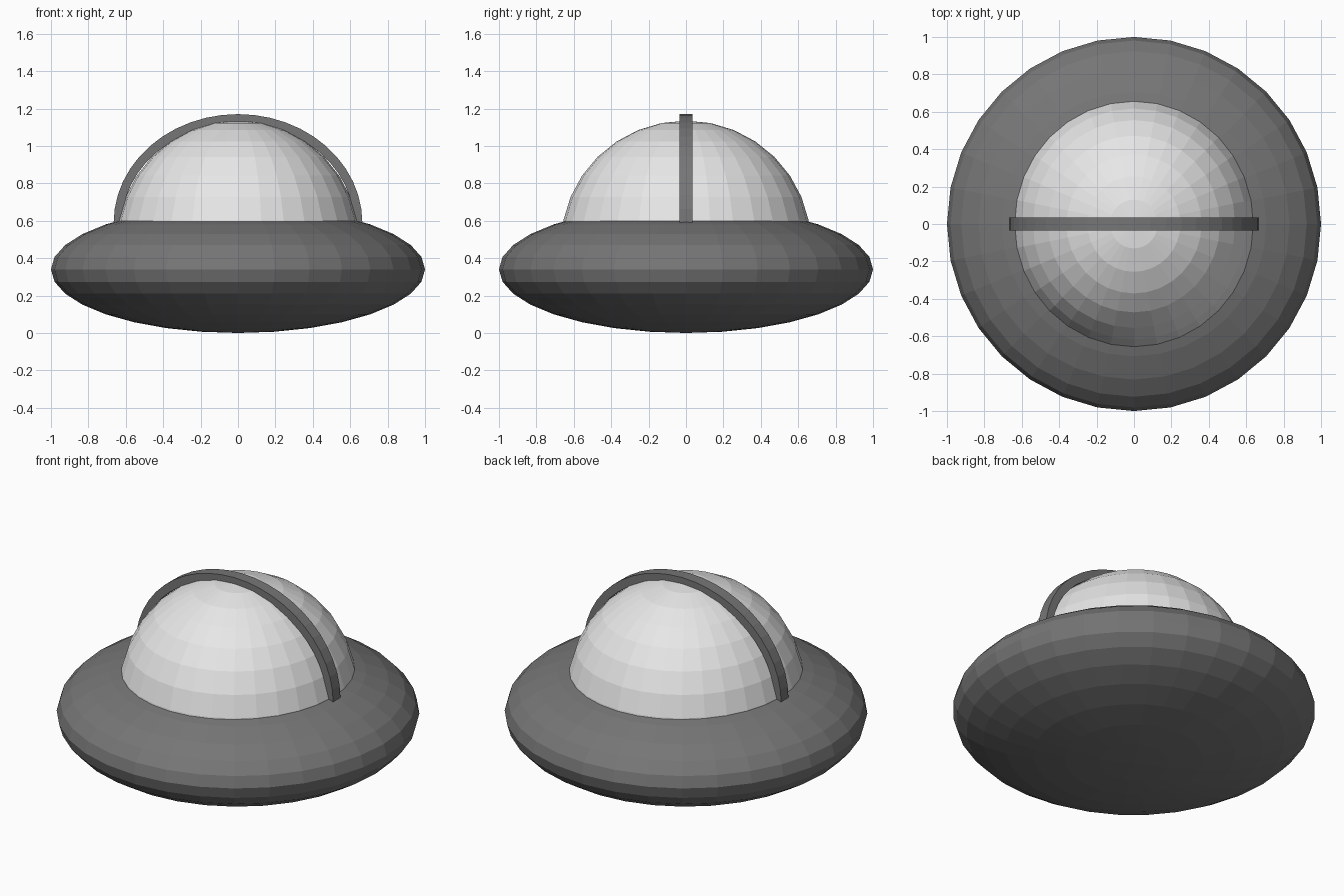
import bpy, bmesh, math

if "Cube" in bpy.data.objects:
    bpy.data.objects.remove(bpy.data.objects["Cube"])


def material(name, value):
    m = bpy.data.materials.new(name)
    m.diffuse_color = (value, value, value, 1)
    m.use_nodes = True
    m.node_tree.nodes["Principled BSDF"].inputs["Base Color"].default_value = m.diffuse_color
    return m


dark = material("dark grey", 0.18)
light = material("light grey", 0.8)


def add_object(name, bm, mat):
    bmesh.ops.recalc_face_normals(bm, faces=bm.faces)
    mesh = bpy.data.meshes.new(name)
    bm.to_mesh(mesh)
    bm.free()
    mesh.materials.append(mat)
    ob = bpy.data.objects.new(name, mesh)
    bpy.context.collection.objects.link(ob)
    return ob


def ellipsoid(name, size, z, mat, cut=None):
    bm = bmesh.new()
    bmesh.ops.create_uvsphere(bm, u_segments=32, v_segments=16, radius=1)
    bmesh.ops.scale(bm, vec=size, verts=bm.verts)
    bmesh.ops.translate(bm, vec=(0, 0, z), verts=bm.verts)
    if cut is not None:  # drop the hidden part below the cut height
        bmesh.ops.bisect_plane(bm, geom=bm.verts[:] + bm.edges[:] + bm.faces[:],
                               plane_co=(0, 0, cut), plane_no=(0, 0, 1), clear_inner=True)
    return add_object(name, bm, mat)


# Flattened saucer hull and the dome set into it
ellipsoid("saucer_hull", (1, 1, 0.34), 0.34, dark)
ellipsoid("dome", (0.65, 0.668, 0.66), 0.475, light, cut=0.5)

# Flat strap arching over the dome from side to side
bm = bmesh.new()
rings = []
STEPS = 24
for i in range(STEPS + 1):
    a = math.pi * i / STEPS
    c, s = math.cos(a), math.sin(a)
    rings.append([bm.verts.new((rx * c, y, 0.588 + rz * s))
                  for rx, rz, y in ((0.665, 0.582, -0.035), (0.665, 0.582, 0.035),
                                    (0.62, 0.53, 0.035), (0.62, 0.53, -0.035))])
for p, q in zip(rings, rings[1:]):
    for k in range(4):
        bm.faces.new((p[k], p[(k + 1) % 4], q[(k + 1) % 4], q[k]))
bm.faces.new(rings[0])
bm.faces.new(rings[-1])
add_object("dome_strap", bm, dark)
